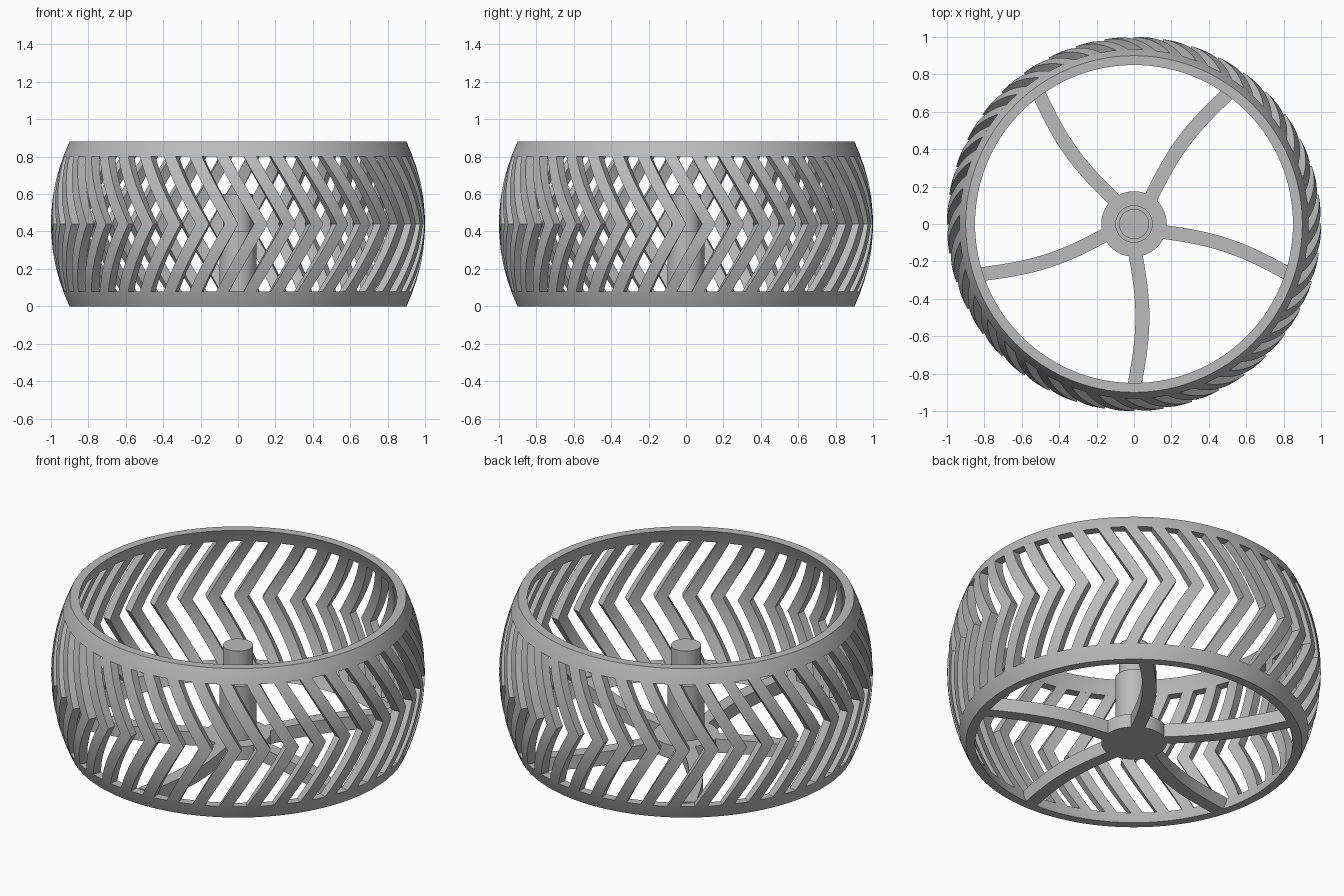
import bpy, bmesh
from math import sin, cos, pi, radians, sqrt

cube = bpy.data.objects.get("Cube")
if cube:
    bpy.data.objects.remove(cube, do_unlink=True)

# Main dimensions
HEIGHT, MID, BAND = 0.88, 0.44, 0.08
WALL = 0.05
ARC = 1.018            # radius of the barrel bulge
BARS, BAR_WIDTH, TWIST = 40, radians(4.2), radians(12)
SPOKES, SPOKE_WIDTH, BOW = 5, 0.075, 0.045

grey = bpy.data.materials.new("plain grey")
grey.use_nodes = True
grey.diffuse_color = (0.5, 0.5, 0.5, 1)
grey.node_tree.nodes["Principled BSDF"].inputs["Base Color"].default_value = (0.5, 0.5, 0.5, 1)


def barrel(z):
    """Outer radius of the barrel at a height."""
    return 1 - ARC + sqrt(ARC ** 2 - (z - MID) ** 2)


def polar(r, a, z):
    return (r * cos(a), r * sin(a), z)


def finish(name, bm):
    bmesh.ops.recalc_face_normals(bm, faces=bm.faces)
    mesh = bpy.data.meshes.new(name)
    bm.to_mesh(mesh)
    bm.free()
    mesh.materials.append(grey)
    obj = bpy.data.objects.new(name, mesh)
    bpy.context.collection.objects.link(obj)
    bpy.ops.object.select_all(action='DESELECT')
    obj.select_set(True)
    bpy.context.view_layer.objects.active = obj
    bpy.ops.object.shade_smooth_by_angle(angle=radians(30))
    return obj


def skin(bm, sections, loop=False):
    """Join matching closed cross-sections; cap the ends unless looped."""
    rows = [[bm.verts.new(p) for p in s] for s in sections]
    n = len(rows[0])
    pairs = list(zip(rows, rows[1:])) + ([(rows[-1], rows[0])] if loop else [])
    for a, b in pairs:
        for i in range(n):
            j = (i + 1) % n
            bm.faces.new((a[i], a[j], b[j], b[i]))
    if not loop:
        bm.faces.new(rows[0])
        bm.faces.new(rows[-1])


def band(name, z0):
    """Rim band following the barrel curve."""
    heights = [z0 + BAND * i / 4 for i in range(5)]
    profile = [(barrel(z), z) for z in heights]
    profile += [(r - WALL, z) for r, z in reversed(profile)]
    bm = bmesh.new()
    steps = 160
    skin(bm, [[polar(r, 2 * pi * k / steps, z) for r, z in profile]
              for k in range(steps)], loop=True)
    finish(name, bm)


def cylinder(name, radius, z0, z1):
    bm = bmesh.new()
    skin(bm, [[polar(radius, 2 * pi * k / 64, z) for k in range(64)] for z in (z0, z1)])
    finish(name, bm)


# Rim bands
band("lower_band", 0)
band("upper_band", HEIGHT - BAND)

# Chevron bars between the bands
bm = bmesh.new()
ROWS = 16
half = MID - BAND
for k in range(BARS):
    tip = radians(-92) + 2 * pi * k / BARS
    sections = []
    for i in range(ROWS + 1):
        z = BAND + 2 * half * i / ROWS
        a = tip - TWIST * abs(z - MID) / half
        r = barrel(z)
        lo, hi = a - BAR_WIDTH / 2, a + BAR_WIDTH / 2
        sections.append([polar(r, lo, z), polar(r, a, z), polar(r, hi, z),
                         polar(r - WALL, hi, z), polar(r - WALL, a, z),
                         polar(r - WALL, lo, z)])
    skin(bm, sections)
finish("chevron_bars", bm)

# Curved spokes
for k in range(SPOKES):
    turn = -pi / 2 + 2 * pi * k / SPOKES
    sections = []
    for i in range(17):
        t = i / 16
        along = 0.12 + (0.875 - 0.12) * t
        side = BOW * sin(pi * t)
        corners = [(side + s * SPOKE_WIDTH / 2, z)
                   for s, z in ((-1, 0), (1, 0), (1, BAND), (-1, BAND))]
        sections.append([(along * cos(turn) - w * sin(turn),
                          along * sin(turn) + w * cos(turn), z) for w, z in corners])
    bm = bmesh.new()
    skin(bm, sections)
    finish(f"spoke_{k + 1}", bm)

# Hub and stepped shaft
cylinder("hub_disc", 0.175, 0, BAND)
cylinder("shaft_base", 0.1, BAND, 0.4)
cylinder("shaft_top", 0.08, 0.4, 0.6)
